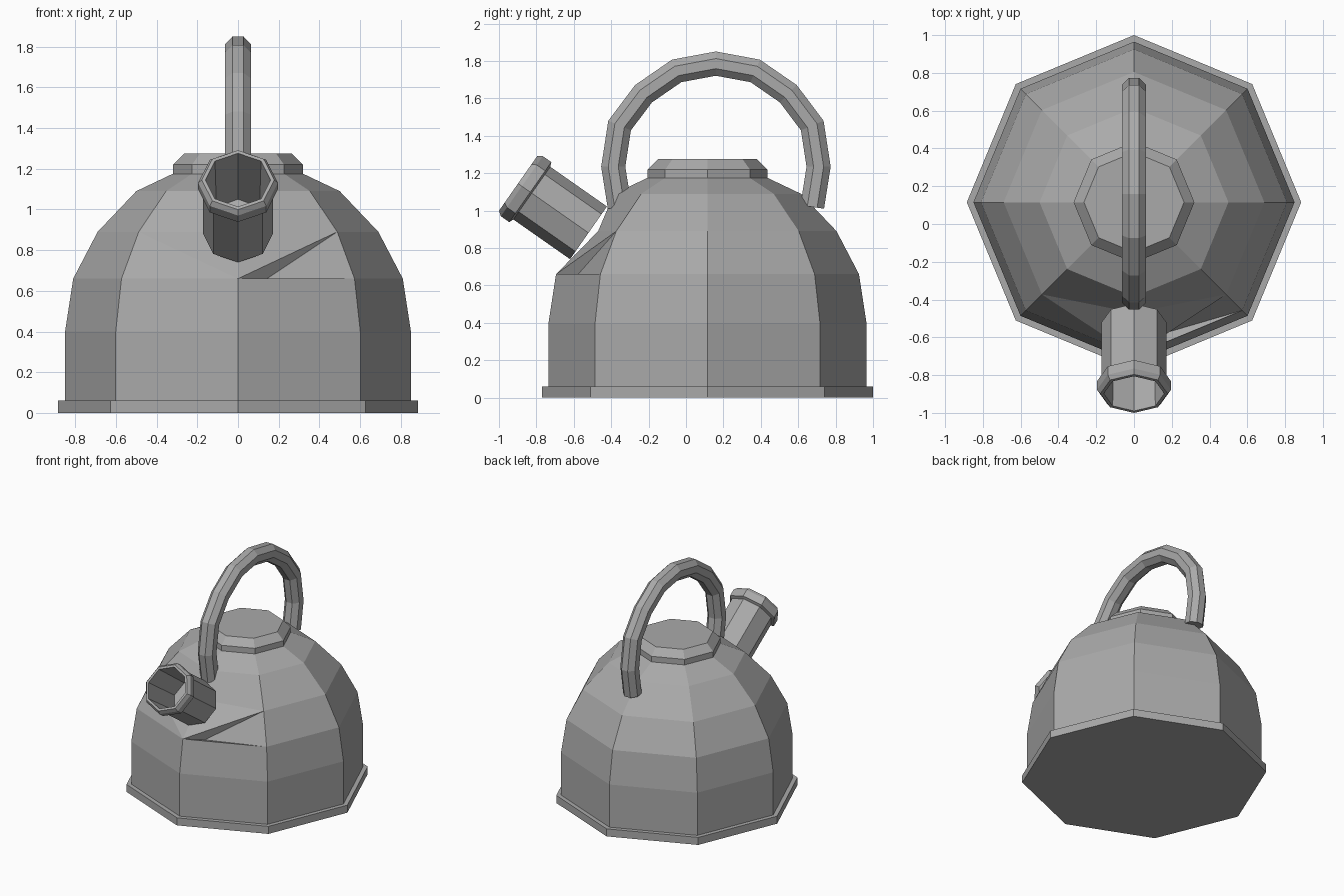
import bpy, bmesh, math
from mathutils import Vector, Matrix

if "Cube" in bpy.data.objects:
    bpy.data.objects.remove(bpy.data.objects["Cube"])

SIDES = 8
CENTRE_Y = 0.115

metal = bpy.data.materials.new("grey_metal")
metal.diffuse_color = (0.4, 0.4, 0.4, 1)
metal.use_nodes = True
metal.node_tree.nodes["Principled BSDF"].inputs["Base Color"].default_value = metal.diffuse_color


def skin(rings):
    """Bridge a list of closed rings of points and cap both ends."""
    bm = bmesh.new()
    loops = [[bm.verts.new(p) for p in ring] for ring in rings]
    for a, b in zip(loops, loops[1:]):
        for i in range(SIDES):
            j = (i + 1) % SIDES
            bm.faces.new((a[i], a[j], b[j], b[i]))
    bm.faces.new(loops[0])
    bm.faces.new(loops[-1])
    bmesh.ops.recalc_face_normals(bm, faces=bm.faces)
    return bm, loops


def lathe(profile, matrix):
    """Octagonal turning of (radius, height) points around local z."""
    return skin([[matrix @ Vector((r * math.cos(i * math.tau / SIDES),
                                   r * math.sin(i * math.tau / SIDES), z))
                  for i in range(SIDES)] for r, z in profile])


def finish(name, bm):
    mesh = bpy.data.meshes.new(name)
    bm.to_mesh(mesh)
    bm.free()
    mesh.materials.append(metal)
    bpy.context.collection.objects.link(bpy.data.objects.new(name, mesh))


upright = Matrix.Translation((0, CENTRE_Y, 0))

# base rim and lid
finish("base_rim", lathe([(0.885, 0), (0.885, 0.06)], upright)[0])
finish("lid", lathe([(0.32, 1.15), (0.32, 1.22), (0.265, 1.275)], upright)[0])

# domed body
bm, rings = lathe([(0.85, 0.05), (0.85, 0.4), (0.81, 0.66), (0.69, 0.89),
                   (0.5, 1.09), (0.3, 1.185)], upright)
# dent under the spout: front vertex pushed in, one folded panel to the right
FRONT = 6
low, high = rings[2], rings[3]
high[FRONT].co = (0, -0.47, 0.89)
for side in (FRONT - 1, FRONT + 1):
    bmesh.ops.connect_verts(bm, verts=[low[FRONT], high[side]])
corner = {low[FRONT], low[FRONT + 1], high[FRONT + 1]}
panel = [f for f in bm.faces if set(f.verts) == corner]
for v in bmesh.ops.poke(bm, faces=panel)["verts"]:
    v.co = (0.12, -0.59, 0.645)
finish("body", bm)

# hollow spout with a collar at the mouth
tilt = Matrix.Translation((0, -0.898, 1.145)) @ Matrix.Rotation(math.radians(55), 4, 'X')
finish("spout", lathe([(0.15, -0.38), (0.16, 0), (0.178, 0), (0.196, -0.025),
                       (0.196, -0.08), (0.172, -0.09), (0.172, -0.46)], tilt)[0])

# arched handle: octagonal tube swept along a mirrored path
MID, R = 0.16, 0.069
half = [(0.515, 1.02), (0.549, 1.235), (0.515, 1.455), (0.387, 1.625), (0.21, 1.747)]
path = [Vector((0, MID + y, z)) for y, z in half]
path += [Vector((0, MID, 1.786))]
path += [Vector((0, MID - y, z)) for y, z in reversed(half)]
handle = []
for i, p in enumerate(path):
    before = (p - path[i - 1]).normalized() if i else None
    after = (path[i + 1] - p).normalized() if i < len(path) - 1 else None
    before, after = before or after, after or before
    t = (before + after).normalized()
    n = Vector((0, -t.z, t.y)) / t.dot(after)
    angles = [(k + 0.5) * math.tau / SIDES for k in range(SIDES)]
    handle.append([p + Vector((R * math.cos(a), 0, 0)) + n * R * math.sin(a) for a in angles])
finish("handle", skin(handle)[0])
